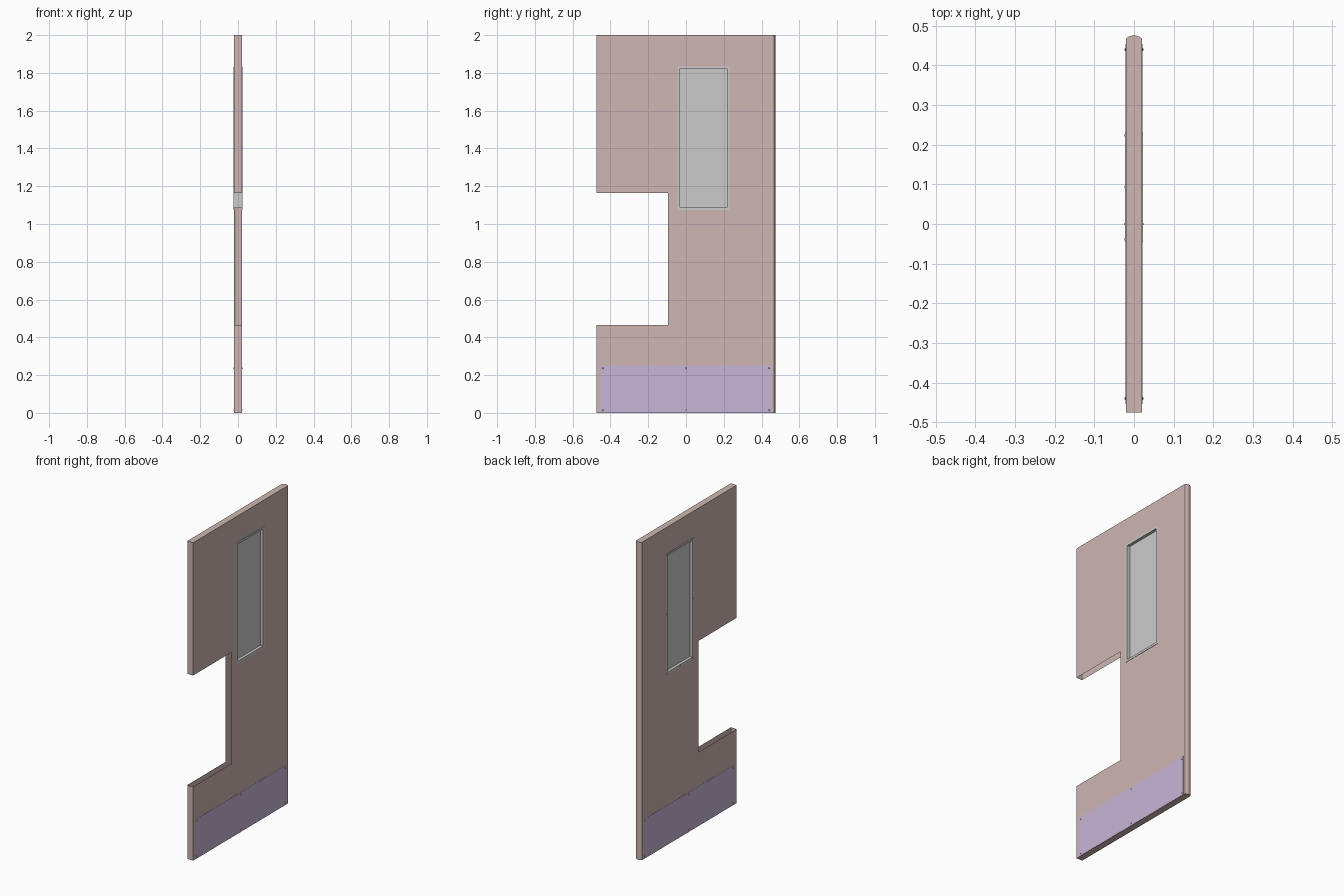
import bpy, bmesh, math
from mathutils import Matrix

if "Cube" in bpy.data.objects:
    bpy.data.objects.remove(bpy.data.objects["Cube"])

HX = 0.0205                                  # half thickness of the door
Y0, Y1, EDGE = -0.475, 0.467, 0.475          # flat edge, rounded edge start and tip
NY, NZ0, NZ1 = -0.095, 0.465, 1.165          # lock notch
WY0, WY1, WZ0, WZ1 = -0.032, 0.217, 1.087, 1.822   # window opening


def material(name, rgb):
    m = bpy.data.materials.new(name)
    m.diffuse_color = (*rgb, 1)
    m.use_nodes = True
    m.node_tree.nodes["Principled BSDF"].inputs["Base Color"].default_value = m.diffuse_color
    return m


def finish(bm, name, mat=None, fix_normals=True):
    bmesh.ops.remove_doubles(bm, verts=bm.verts, dist=1e-5)
    if fix_normals:
        bmesh.ops.recalc_face_normals(bm, faces=bm.faces)
    me = bpy.data.meshes.new(name)
    bm.to_mesh(me)
    bm.free()
    ob = bpy.data.objects.new(name, me)
    bpy.context.collection.objects.link(ob)
    if mat:
        me.materials.append(mat)
    return ob


def face(bm, pts):
    return bm.faces.new([bm.verts.new(p) for p in pts])


def add_box(bm, x0, x1, y0, y1, z0, z1):
    mat = Matrix.Translation(((x0 + x1) / 2, (y0 + y1) / 2, (z0 + z1) / 2)) \
        @ Matrix.Diagonal((x1 - x0, y1 - y0, z1 - z0, 1))
    bmesh.ops.create_cube(bm, size=1, matrix=mat)


def add_screw(bm, side, x, y, z, r=0.004, h=0.002):
    rot = Matrix.Rotation(side * math.pi / 2, 4, 'Y')
    bmesh.ops.create_cone(bm, cap_ends=True, segments=12, radius1=r, radius2=r * 0.5,
                          depth=h, matrix=Matrix.Translation((side * (x + h / 2), y, z)) @ rot)


door_paint = material("door_paint", (0.62, 0.47, 0.44))
plate_paint = material("plate_paint", (0.58, 0.47, 0.68))

# Hollow door skin: sheets with notch and window left open
bm = bmesh.new()
ys = [Y0, NY, WY0, WY1, Y1]
zs = [0, NZ0, WZ0, NZ1, WZ1, 2]
for s in (-1, 1):
    for a, b in zip(ys, ys[1:]):
        for c, d in zip(zs, zs[1:]):
            y, z = (a + b) / 2, (c + d) / 2
            if y < NY and NZ0 < z < NZ1 or WY0 < y < WY1 and WZ0 < z < WZ1:
                continue
            q = [(s * HX, a, c), (s * HX, b, c), (s * HX, b, d), (s * HX, a, d)]
            face(bm, q if s > 0 else q[::-1])

# Flat edge above and below the notch
for c, d in ((0, NZ0), (NZ1, 2)):
    face(bm, [(-HX, Y0, c), (HX, Y0, c), (HX, Y0, d), (-HX, Y0, d)])

# Rounded edge, top and bottom caps
N = 10
sag = EDGE - Y1
rad = (HX * HX + sag * sag) / (2 * sag)
half = math.asin(HX / rad)
arc = []
for i in range(N + 1):
    t = half * (1 - 2 * i / N)
    arc.append((rad * math.sin(t), EDGE - rad + rad * math.cos(t)))
for (xa, ya), (xb, yb) in zip(arc, arc[1:]):
    face(bm, [(xa, ya, 0), (xb, yb, 0), (xb, yb, 2), (xa, ya, 2)])
for z in (0, 2):
    ring = [(-x, Y0, z) for x in (HX, -HX)] \
        + [(HX, y, z) for y in ys[1:-1]] + [(x, y, z) for x, y in arc] \
        + [(-HX, y, z) for y in ys[-2:0:-1]]
    face(bm, ring if z else ring[::-1])
door = finish(bm, "door_panel", door_paint, False)
bpy.context.view_layer.objects.active = door
door.select_set(True)
bpy.ops.object.shade_smooth_by_angle(angle=math.radians(30))

# Window frame: rectangular ring through the door
LIP, FX = 0.013, 0.0225


def rect(x, g):
    return [(x, WY0 - g, WZ0 - g), (x, WY1 + g, WZ0 - g),
            (x, WY1 + g, WZ1 + g), (x, WY0 - g, WZ1 + g)]


bm = bmesh.new()
loops = [rect(-FX, 0), rect(-FX, LIP), rect(-HX, LIP), rect(-HX, 0.003),
         rect(HX, 0.003), rect(HX, LIP), rect(FX, LIP), rect(FX, 0)]
for A, B in zip(loops, loops[1:] + loops[:1]):
    for i in range(4):
        j = (i + 1) % 4
        face(bm, [A[i], A[j], B[j], B[i]])
finish(bm, "window_frame")

# Window pane
bm = bmesh.new()
add_box(bm, -0.004, 0.004, WY0, WY1, WZ0, WZ1)
finish(bm, "window_pane")

# Kick plates on both sides
for s, side in ((-1, "left"), (1, "right")):
    bm = bmesh.new()
    xs = sorted((s * HX, s * (HX + 0.001)))
    add_box(bm, *xs, -0.453, 0.453, 0.001, 0.25)
    finish(bm, "kick_plate_" + side, plate_paint)
    bm = bmesh.new()
    for y in (-0.44, 0, 0.44):
        for z in (0.015, 0.236):
            add_screw(bm, s, HX + 0.001, y, z)
    finish(bm, "kick_plate_screws_" + side)

# Frame screws on one side
bm = bmesh.new()
ym, zm, h = (WY0 + WY1) / 2, (WZ0 + WZ1) / 2, LIP / 2
for y in (WY0 - h, ym, WY1 + h):
    for z in (WZ0 - h, zm, WZ1 + h):
        if (y, z) != (ym, zm):
            add_screw(bm, -1, FX, y, z)
finish(bm, "frame_screws")
